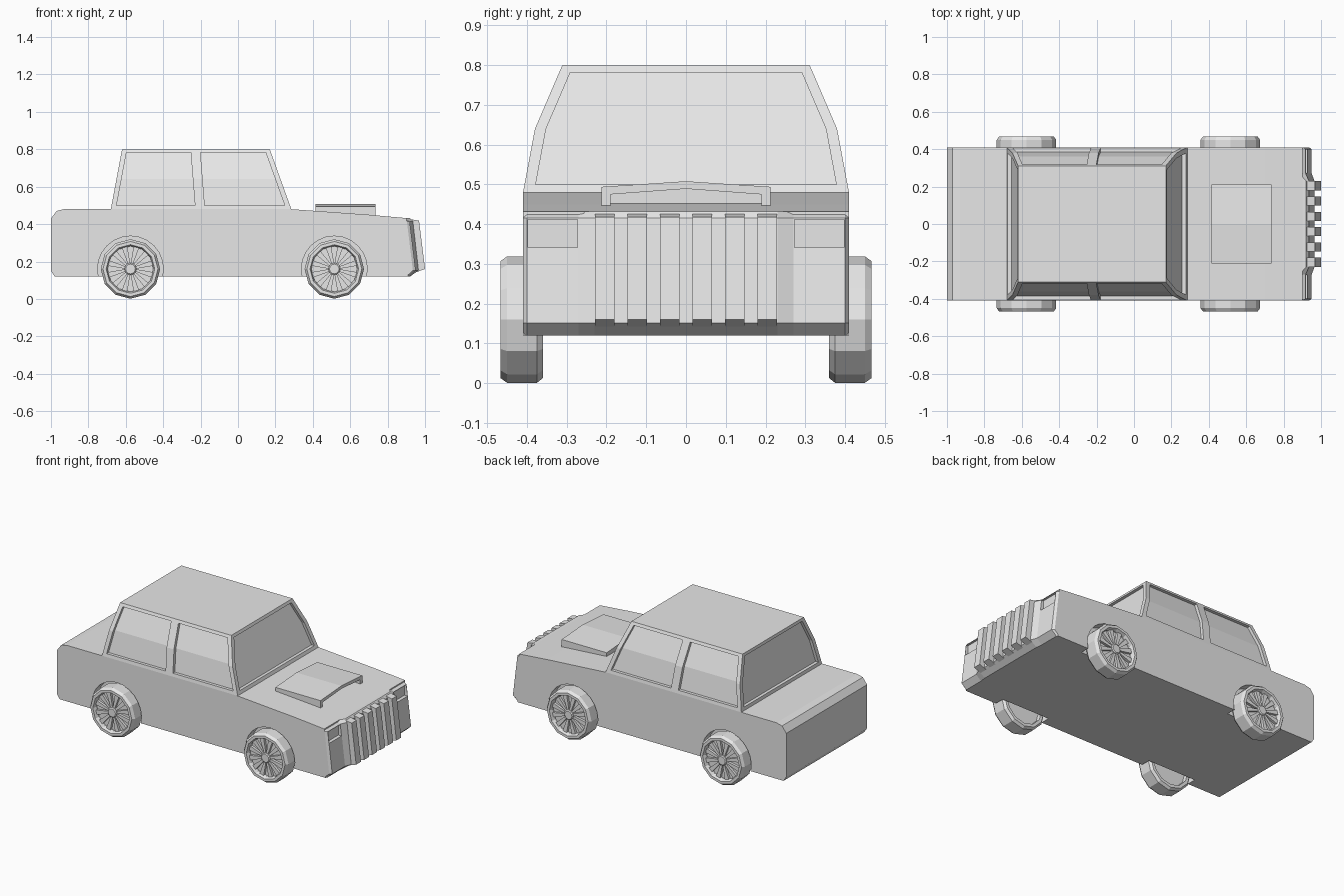
import bpy, bmesh, math
from mathutils import Matrix

if "Cube" in bpy.data.objects:
    bpy.data.objects.remove(bpy.data.objects["Cube"], do_unlink=True)

GREY = bpy.data.materials.new("light grey")
GREY.use_nodes = True
GREY.diffuse_color = (0.8, 0.8, 0.8, 1)
GREY.node_tree.nodes["Principled BSDF"].inputs["Base Color"].default_value = (0.8, 0.8, 0.8, 1)


def finish(name, bm):
    bmesh.ops.recalc_face_normals(bm, faces=bm.faces)
    mesh = bpy.data.meshes.new(name)
    bm.to_mesh(mesh)
    bm.free()
    mesh.materials.append(GREY)
    ob = bpy.data.objects.new(name, mesh)
    bpy.context.collection.objects.link(ob)
    return ob


def skin(bm, rings, closed=False):
    """Join a list of equal rings with quads, capped or joined end to end."""
    rows = [[bm.verts.new(p) for p in ring] for ring in rings]
    pairs = list(zip(rows, rows[1:]))
    if closed:
        pairs.append((rows[-1], rows[0]))
    for a, b in pairs:
        for i in range(len(a)):
            j = (i + 1) % len(a)
            bm.faces.new((a[i], a[j], b[j], b[i]))
    if not closed:
        bm.faces.new(rows[0])
        bm.faces.new(rows[-1])


def loft(name, rings):
    bm = bmesh.new()
    skin(bm, rings)
    return finish(name, bm)


def slab(name, profile, y0, y1):
    return loft(name, [[(x, y, z) for x, z in profile] for y in (y0, y1)])


def cut(target, cutter):
    cutter.hide_render = True
    mod = target.modifiers.new("cut", "BOOLEAN")
    mod.operation, mod.solver, mod.object = "DIFFERENCE", "EXACT", cutter
    bpy.context.view_layer.objects.active = target
    bpy.ops.object.modifier_apply(modifier=mod.name)
    bpy.data.objects.remove(cutter, do_unlink=True)


def wheel_ring(r, y, n=12):
    return [(r * math.sin(math.tau * i / n), y, r * math.cos(math.tau * i / n)) for i in range(n)]


AXLES = {"rear": -0.575, "front": 0.515}
SIDES = {"left": 1, "right": -1}
HUB_Z = 0.16

# Lower body with rounded tail and sloping bonnet
body = slab("body", [(-1, 0.15), (-0.98, 0.12), (0.91, 0.12), (0.9, 0.432), (0.7, 0.45),
                     (0.28, 0.48), (-0.93, 0.48), (-0.97, 0.47), (-1, 0.43)], -0.41, 0.41)
for x in AXLES.values():
    for s in SIDES.values():
        arch = loft("arch_cutter", [wheel_ring(0.176, s * y, 24) for y in (0.35, 0.5)])
        arch.data.transform(Matrix.Translation((x, 0, HUB_Z)))
        cut(body, arch)


# Cabin with slanted pillars and bent sides
def back_x(z):
    return -0.68 + (z - 0.48) * 0.06 / 0.32


def front_x(z):
    return 0.285 - (z - 0.48) * 0.115 / 0.32


def half_y(z):
    return 0.41 - (z - 0.48) * 0.19 if z < 0.64 else 0.38 - (z - 0.64) * 0.43


cabin = loft("cabin", [[(back_x(z), -half_y(z), z), (front_x(z), -half_y(z), z),
                        (front_x(z), half_y(z), z), (back_x(z), half_y(z), z)]
                       for z in (0.48, 0.64, 0.8)])

# Recessed side windows
LEVELS = (0.5, 0.64, 0.782)


def pillar_x(z):
    return -0.23 - (z - 0.5) * 0.08


windows = [(lambda z: back_x(z) + 0.027, pillar_x),
           (lambda z: pillar_x(z) + 0.052, lambda z: front_x(z) - 0.028)]
for s in SIDES.values():
    for lo, hi in windows:
        cut(cabin, loft("window_cutter", [
            [(lo(z), s * (half_y(z) - 0.02), z), (hi(z), s * (half_y(z) - 0.02), z),
             (hi(z), s * 0.6, z), (lo(z), s * 0.6, z)] for z in LEVELS]))

# Recessed windscreen and rear window
for edge, s in ((front_x, 1), (back_x, -1)):
    cut(cabin, loft("screen_cutter", [
        [(edge(z) - s * 0.02, -half_y(z) + 0.028, z), (edge(z) - s * 0.02, half_y(z) - 0.028, z),
         (s, half_y(z) - 0.028, z), (s, -half_y(z) + 0.028, z)] for z in LEVELS]))


# Nose: leaning front panel, chamfered below, stepped forward in the middle
def nose_ring(z, side, middle):
    half = [(side - 0.015, 0.41), (side, 0.4), (side, 0.27), (middle, 0.23)]
    pts = [(0.86, 0.41)] + half + [(x, -y) for x, y in reversed(half)] + [(0.86, -0.41)]
    return [(x, y, z) for x, y in pts]


nose = loft("nose", [nose_ring(0.12, 0.915, 0.92), nose_ring(0.152, 0.95, 0.965),
                     nose_ring(0.415, 0.918, 0.935), nose_ring(0.432, 0.885, 0.92)])

# Headlight recesses
for s in SIDES.values():
    cut(nose, loft("headlight_cutter", [
        [(x, s * y, z) for x, y in ((0.905, 0.273), (1.1, 0.273), (1.1, 0.398), (0.905, 0.398))]
        for z in (0.342, 0.412)]))

# Upright grille bars
for i in range(6):
    y = (i - 2.5) * 0.0817
    slab(f"grille_bar_{i + 1}", [(0.91, 0.13), (0.945, 0.14), (1.0, 0.16), (0.968, 0.418), (0.91, 0.428)],
         y - 0.0245, y + 0.0245)

# Bonnet scoop with a peaked roof and an open mouth
def scoop_ring(x, half, low, edge, peak):
    return [(x, -half, low), (x, half, low), (x, half, edge), (x, 0, peak), (x, -half, edge)]


scoop = loft("bonnet_scoop", [scoop_ring(x, 0.212, 0.44, 0.494, 0.508) for x in (0.415, 0.735)])
cut(scoop, loft("mouth_cutter", [scoop_ring(x, 0.19, 0.443, 0.475, 0.489) for x in (0.67, 0.8)]))


# Wheels: turned tyre, recessed disc, hub and twelve spokes
def make_wheel(name, x, s):
    move = Matrix.Translation((x, 0, HUB_Z))
    tyre = bmesh.new()
    skin(tyre, [wheel_ring(r, s * y) for r, y in
                ((0.128, 0.36), (0.147, 0.36), (0.159, 0.375), (0.159, 0.45),
                 (0.147, 0.467), (0.13, 0.467), (0.122, 0.445))], closed=True)
    rim = bmesh.new()
    skin(rim, [wheel_ring(0.126, s * y) for y in (0.385, 0.435)])
    skin(rim, [wheel_ring(r, s * y) for r, y in ((0.032, 0.43), (0.032, 0.455), (0.026, 0.46))])
    for i in range(12):
        spoke = bmesh.ops.create_cube(rim, size=1)["verts"]
        place = (Matrix.Rotation(math.tau * (i + 0.5) / 12, 4, "Y")
                 @ Matrix.Translation((0, s * 0.44, 0.074))
                 @ Matrix.Diagonal((0.03, 0.022, 0.1, 1)))
        for v in spoke:
            if v.co.z < 0:
                v.co.x *= 0.4
        bmesh.ops.transform(rim, matrix=place, verts=spoke)
    for part, bm in (("tyre", tyre), ("rim", rim)):
        bmesh.ops.transform(bm, matrix=move, verts=bm.verts)
        finish(f"{name}_{part}", bm)


for axle, x in AXLES.items():
    for side, s in SIDES.items():
        make_wheel(f"{axle}_{side}", x, s)
